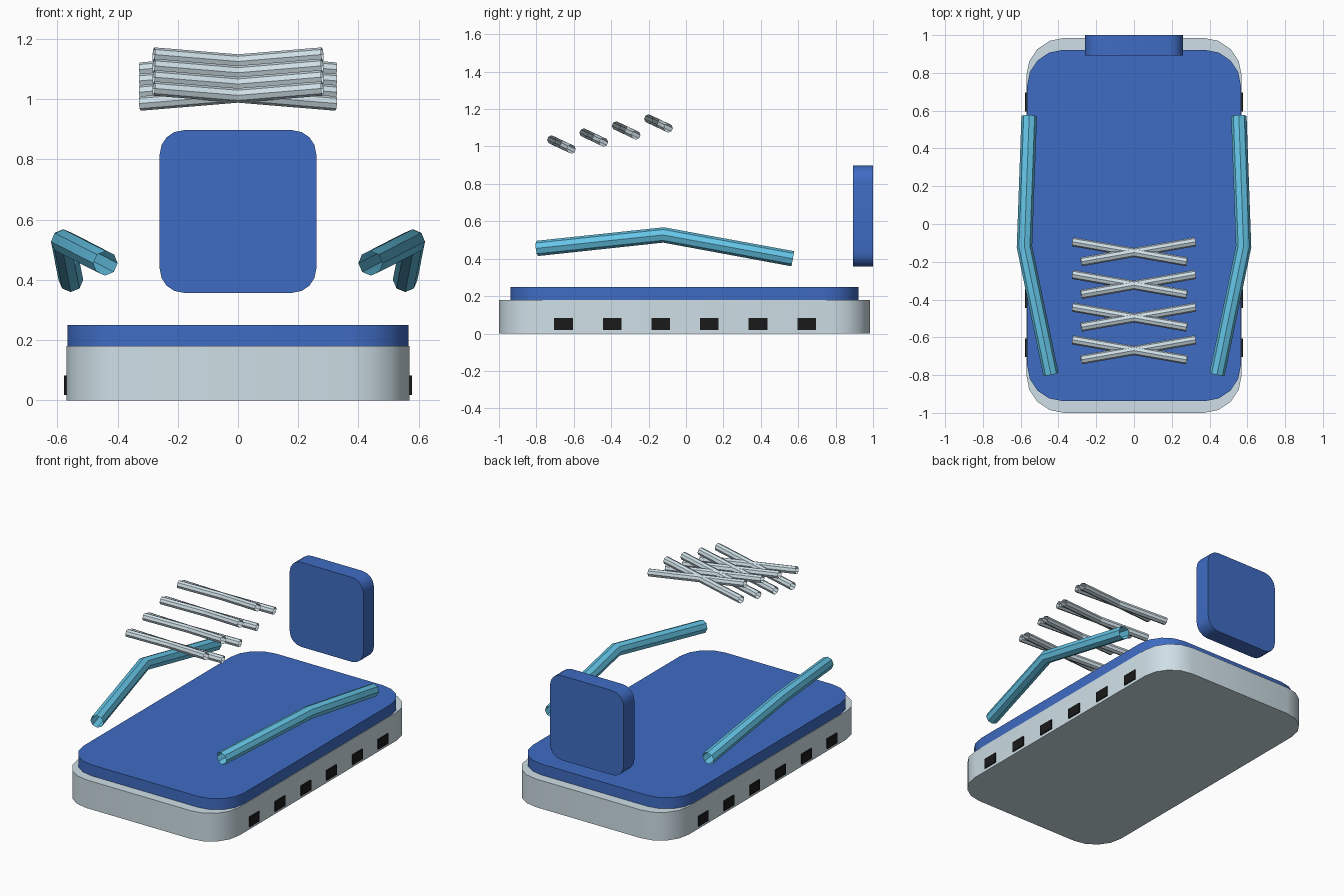
import bpy, bmesh
from math import sin, cos, pi, radians
from mathutils import Vector

if "Cube" in bpy.data.objects:
    bpy.data.objects.remove(bpy.data.objects["Cube"])


def material(name, rgb):
    m = bpy.data.materials.new(name)
    m.diffuse_color = (*rgb, 1)
    m.use_nodes = True
    m.node_tree.nodes["Principled BSDF"].inputs["Base Color"].default_value = m.diffuse_color
    return m


PALE = material("pale_blue", (0.62, 0.74, 0.80))
BLUE = material("blue", (0.05, 0.15, 0.55))
CYAN = material("cyan", (0.13, 0.56, 0.80))
DARK = material("dark", (0.01, 0.01, 0.01))


def finish(name, bm, mat, angle):
    bmesh.ops.recalc_face_normals(bm, faces=bm.faces)
    me = bpy.data.meshes.new(name)
    bm.to_mesh(me)
    bm.free()
    me.materials.append(mat)
    ob = bpy.data.objects.new(name, me)
    bpy.context.collection.objects.link(ob)
    bpy.ops.object.select_all(action='DESELECT')
    bpy.context.view_layer.objects.active = ob
    ob.select_set(True)
    bpy.ops.object.shade_smooth_by_angle(angle=radians(angle))
    return ob


def rounded_slab(name, lo, hi, radius, axis, mat, segs=4):
    """Box from lo to hi whose edges along the given axis are rounded."""
    lo, hi = Vector(lo), Vector(hi)
    bm = bmesh.new()
    bmesh.ops.create_cube(bm, size=1)
    for v in bm.verts:
        v.co = Vector([(lo[i] + hi[i]) / 2 + v.co[i] * (hi[i] - lo[i]) for i in range(3)])
    if radius:
        edges = [e for e in bm.edges
                 if abs((e.verts[0].co - e.verts[1].co).normalized()[axis]) > 0.9]
        bmesh.ops.bevel(bm, geom=edges, offset=radius, segments=segs,
                        profile=0.5, affect='EDGES')
    return finish(name, bm, mat, 35)


def tube(name, points, radius, mat, sides=8):
    """Open-ended faceted tube along a path."""
    pts = [Vector(p) for p in points]
    bm = bmesh.new()
    rings = []
    for i, p in enumerate(pts):
        d = (pts[min(i + 1, len(pts) - 1)] - pts[max(i - 1, 0)]).normalized()
        side = d.cross(Vector((0, 0, 1))).normalized()
        up = side.cross(d)
        rings.append([bm.verts.new(p + radius * (cos(2 * pi * k / sides) * side
                                                 + sin(2 * pi * k / sides) * up))
                      for k in range(sides)])
    for a, b in zip(rings, rings[1:]):
        for k in range(sides):
            n = (k + 1) % sides
            bm.faces.new((a[k], a[n], b[n], b[k]))
    return finish(name, bm, mat, 30)


# Base, cushion and headrest
rounded_slab("base", (-0.57, -1.0, 0), (0.57, 0.985, 0.18), 0.2, 2, PALE)
rounded_slab("cushion", (-0.566, -0.938, 0.18), (0.566, 0.922, 0.25), 0.19, 2, BLUE)
rounded_slab("headrest", (-0.26, 0.893, 0.357), (0.26, 1.0, 0.897), 0.08, 1, BLUE)

for s, label in ((-1, "left"), (1, "right")):
    # Bent armrest tubes
    tube(f"armrest_{label}", [(s * 0.44, -0.795, 0.455), (s * 0.58, -0.12, 0.527),
                              (s * 0.555, 0.57, 0.4)], 0.041, CYAN)
    # Row of dark side vents
    for i in range(6):
        y = -0.655 + 0.26 * i
        xs = sorted((s * 0.555, s * 0.577))
        rounded_slab(f"vent_{label}_{i + 1}", (xs[0], y - 0.05, 0.018),
                     (xs[1], y + 0.05, 0.082), 0, 2, DARK)
    # Crossed rods floating above
    for i in range(4):
        y, z = -0.173 * i, -0.0375 * i
        tube(f"cross_rod_{label}_{i + 1}", [(s * 0.325, -0.094 + y, 1.098 + z),
                                            (-s * 0.28, -0.2 + y, 1.148 + z)], 0.024, PALE)
